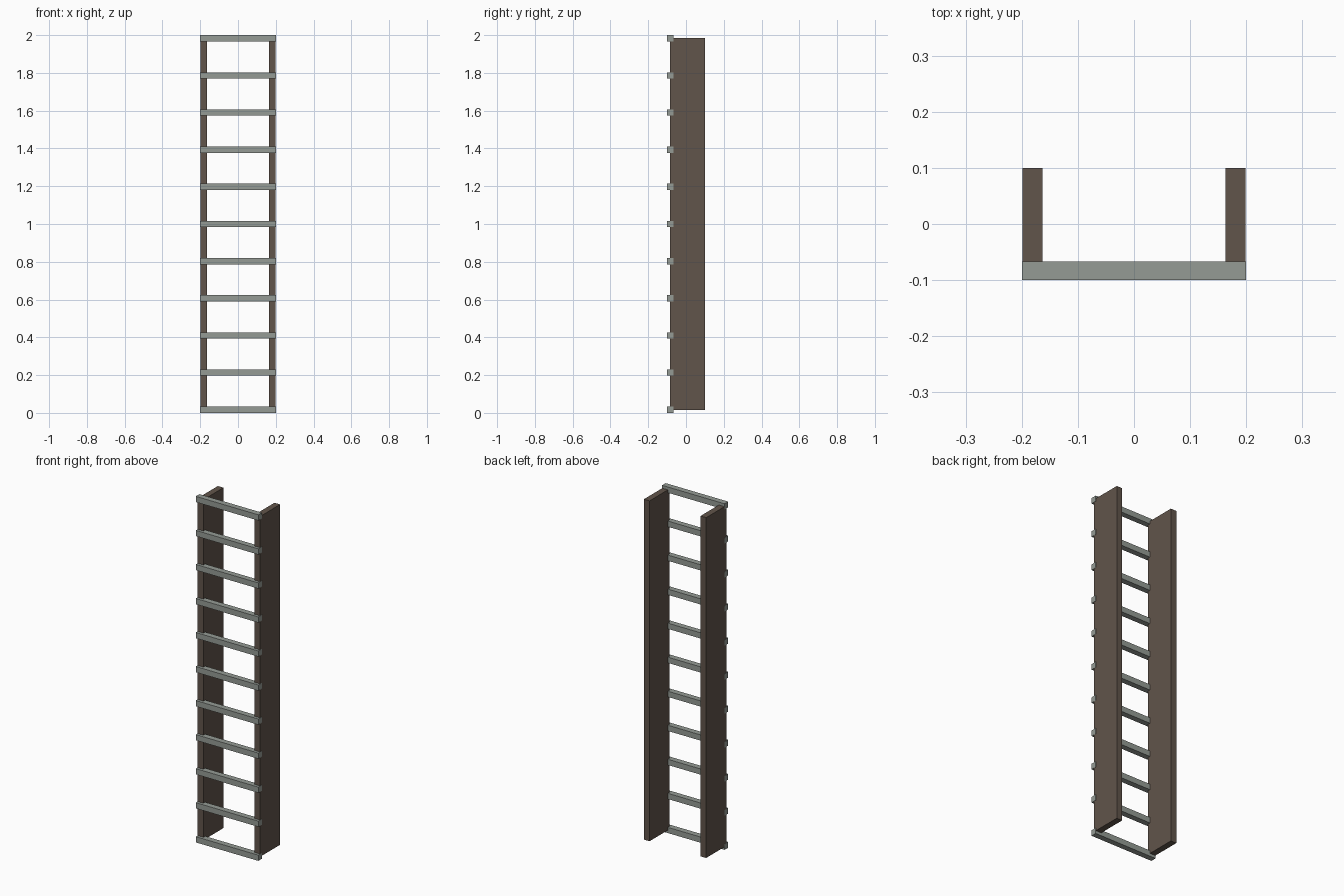
import bpy

if "Cube" in bpy.data.objects:
    bpy.data.objects.remove(bpy.data.objects["Cube"])

RUNGS = 11
BAR = 0.033              # square rung section
HEIGHT = 2.0


def material(name, color):
    mat = bpy.data.materials.new(name)
    mat.diffuse_color = color
    mat.use_nodes = True
    mat.node_tree.nodes["Principled BSDF"].inputs["Base Color"].default_value = mat.diffuse_color
    return mat


def box(name, lo, hi, mat):
    size = [b - a for a, b in zip(lo, hi)]
    mid = [(a + b) / 2 for a, b in zip(lo, hi)]
    bpy.ops.mesh.primitive_cube_add(size=1, location=mid)
    ob = bpy.context.object
    ob.name = name
    ob.scale = size
    bpy.ops.object.transform_apply(location=False, rotation=False, scale=True)
    ob.data.materials.append(mat)
    return ob


wood = material("dark_wood", (0.12, 0.09, 0.07, 1))
metal = material("grey_metal", (0.30, 0.33, 0.30, 1))

# Deep side rails, running between the centres of the end rungs
for side, x0, x1 in (("left", -0.199, -0.163), ("right", 0.163, 0.199)):
    box(side + "_rail", (x0, -0.1 + BAR / 2, BAR / 2),
        (x1, 0.1, HEIGHT - BAR / 2), wood)

# Rungs half sunk into the front edges of the rails
step = (HEIGHT - BAR) / (RUNGS - 1)
for i in range(RUNGS):
    z = i * step
    box(f"rung_{i + 1}", (-0.2, -0.1, z), (0.2, -0.1 + BAR, z + BAR), metal)
